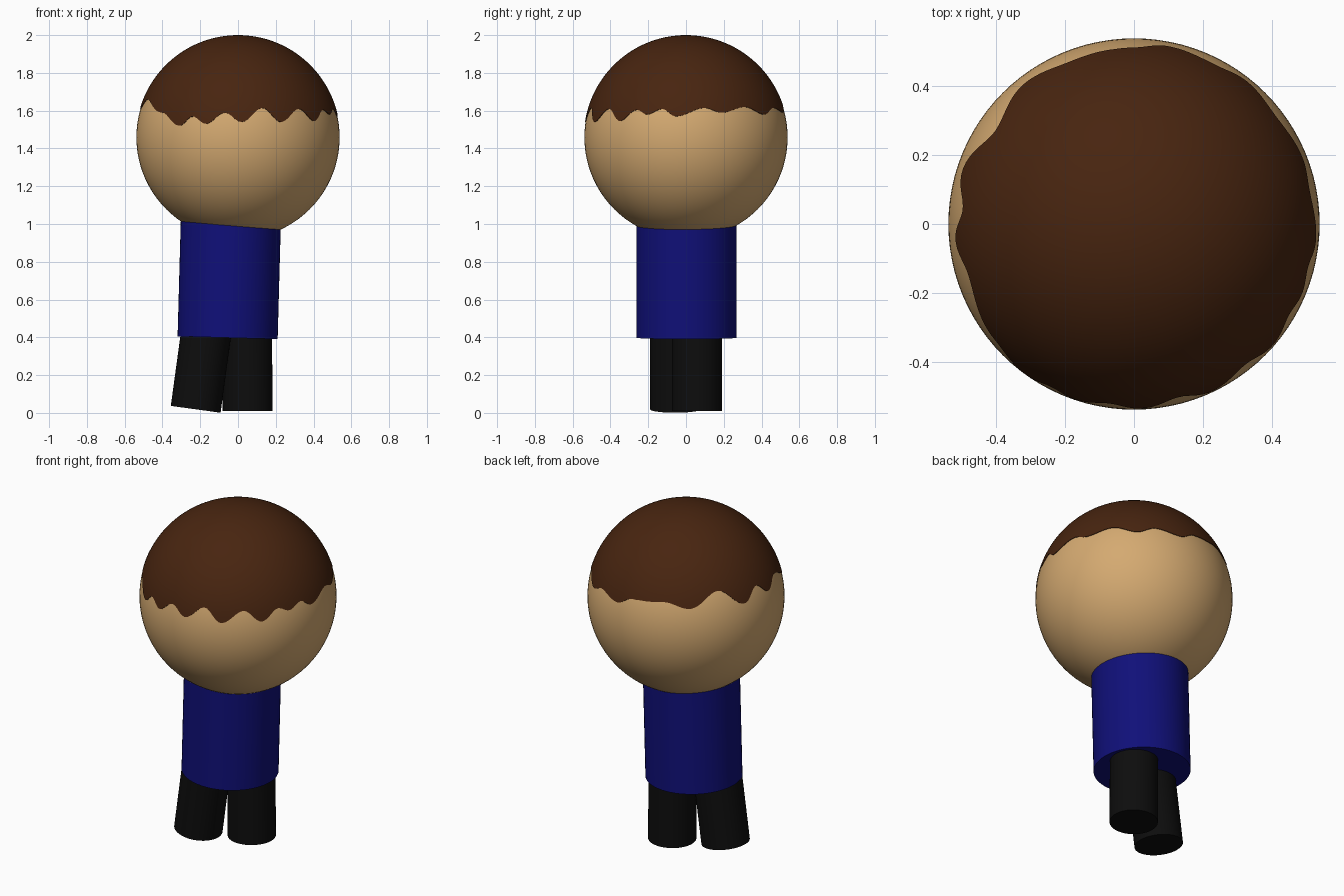
import bpy, bmesh, math
from mathutils import Vector, Matrix

if "Cube" in bpy.data.objects:
    bpy.data.objects.remove(bpy.data.objects["Cube"])

HEAD = Vector((0, 0, 1.459))
R_HEAD, R_HAIR = 0.538, 0.541


def material(name, rgb):
    m = bpy.data.materials.new(name)
    m.diffuse_color = (*rgb, 1)
    m.use_nodes = True
    m.node_tree.nodes["Principled BSDF"].inputs["Base Color"].default_value = m.diffuse_color
    return m


skin = material("tan skin", (0.66, 0.40, 0.165))
brown = material("dark brown hair", (0.064, 0.018, 0.005))
blue = material("navy blue", (0.005, 0.005, 0.19))
black = material("black", (0.004, 0.004, 0.004))


def finish(bm, name, mat):
    bmesh.ops.recalc_face_normals(bm, faces=bm.faces)
    me = bpy.data.meshes.new(name)
    bm.to_mesh(me)
    bm.free()
    me.materials.append(mat)
    ob = bpy.data.objects.new(name, me)
    bpy.context.collection.objects.link(ob)
    bpy.ops.object.select_all(action='DESELECT')
    ob.select_set(True)
    bpy.context.view_layer.objects.active = ob
    bpy.ops.object.shade_smooth_by_angle(angle=math.radians(40))
    return ob


def tube(name, bottom, top, radius, mat):
    """Solid cylinder between two points."""
    a, b = Vector(bottom), Vector(top)
    axis = b - a
    rot = axis.to_track_quat('Z', 'Y').to_matrix().to_4x4()
    bm = bmesh.new()
    bmesh.ops.create_cone(bm, cap_ends=True, segments=64, radius1=radius, radius2=radius,
                          depth=axis.length, matrix=Matrix.Translation((a + b) / 2) @ rot)
    return finish(bm, name, mat)


# Head
bm = bmesh.new()
bmesh.ops.create_uvsphere(bm, u_segments=96, v_segments=64, radius=R_HEAD,
                          matrix=Matrix.Translation(HEAD))
finish(bm, "head", skin)

# Hairline: (degrees round from the front toward +x, height)
HAIRLINE = [(-172, 1.64), (-158, 1.65), (-143, 1.62), (-124, 1.70), (-107, 1.605),
            (-95, 1.67), (-85, 1.61), (-73, 1.66), (-50, 1.59), (-35, 1.52),
            (-27, 1.57), (-18.5, 1.53), (-7.6, 1.59), (2, 1.54), (14.5, 1.615),
            (25, 1.54), (38.5, 1.61), (49, 1.545), (60, 1.605), (67, 1.58),
            (76, 1.61), (84, 1.57), (101, 1.615), (111, 1.59), (127, 1.62),
            (142, 1.58), (153, 1.615), (169, 1.59), (180, 1.635)]


def hairline(deg):
    keys = [(-180, 1.635)] + HAIRLINE
    for (a0, z0), (a1, z1) in zip(keys, keys[1:]):
        if a0 <= deg <= a1:
            t = (1 - math.cos(math.pi * (deg - a0) / (a1 - a0))) / 2
            return z0 + (z1 - z0) * t
    return keys[0][1]


# Hair cap: thin shell over the head with a wavy lower edge
bm = bmesh.new()
COLS, ROWS = 180, 28
crown = bm.verts.new(HEAD + Vector((0, 0, R_HAIR)))
columns = []
for i in range(COLS):
    deg = -180 + 360 * i / COLS
    a = math.radians(deg)
    polar = math.acos((hairline(deg) - HEAD.z) / R_HAIR)
    ring = []
    for j in range(1, ROWS + 2):
        r = R_HAIR if j <= ROWS else R_HEAD - 0.01   # last row is the tucked-in lip
        p = polar * min(j, ROWS) / ROWS
        ring.append(bm.verts.new(HEAD + r * Vector((math.sin(p) * math.sin(a),
                                                    -math.sin(p) * math.cos(a),
                                                    math.cos(p)))))
    columns.append(ring)
for i in range(COLS):
    c, d = columns[i], columns[(i + 1) % COLS]
    bm.faces.new((crown, c[0], d[0]))
    for j in range(ROWS):
        bm.faces.new((c[j], c[j + 1], d[j + 1], d[j]))
finish(bm, "hair", brown)

# Slightly leaning body, top buried in the head
tube("body", (-0.055, 0.003, 0.398), (-0.037, 0.003, 1.05), 0.265, blue)

# Legs: one straight, one swung outward and forward
tube("straight_leg", (0.051, 0.058, 0.01), (0.048, 0.058, 0.45), 0.132, black)
tube("swung_leg", (-0.224, -0.057, 0.019), (-0.165, -0.057, 0.45), 0.133, black)
